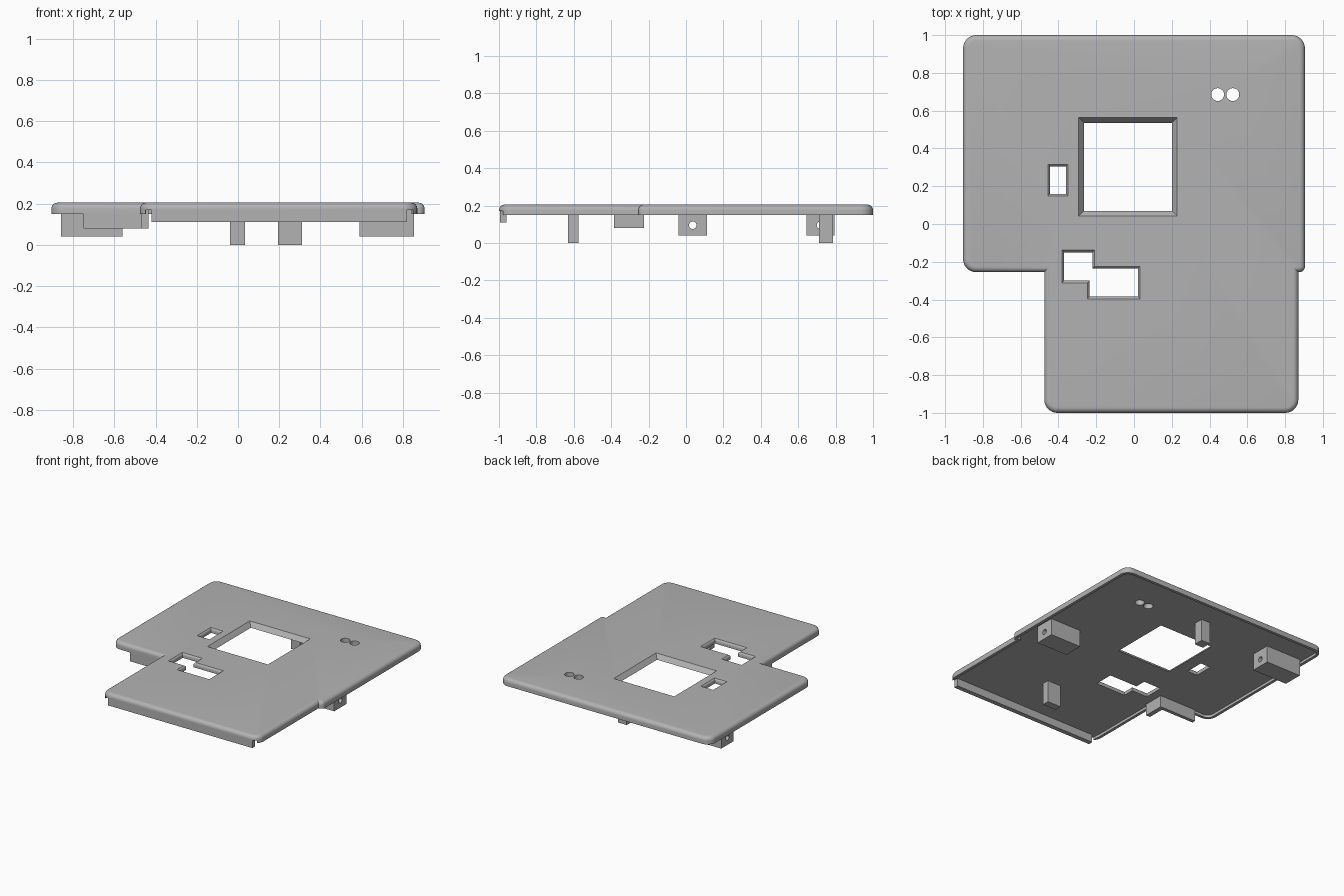
import bpy, bmesh, math
from mathutils import Vector

cube = bpy.data.objects.get("Cube")
if cube:
    bpy.data.objects.remove(cube, do_unlink=True)

grey = bpy.data.materials.new("plain grey")
grey.use_nodes = True
COLOUR = (0.45, 0.45, 0.45, 1)
grey.diffuse_color = COLOUR
grey.node_tree.nodes["Principled BSDF"].inputs["Base Color"].default_value = COLOUR

TOP, RIM, UNDER = 0.205, 0.15, 0.17


def add_object(name, bm):
    bmesh.ops.recalc_face_normals(bm, faces=bm.faces)
    mesh = bpy.data.meshes.new(name)
    bm.to_mesh(mesh)
    bm.free()
    mesh.materials.append(grey)
    obj = bpy.data.objects.new(name, mesh)
    bpy.context.collection.objects.link(obj)
    return obj


def outline(corners, inset):
    """Counter-clockwise right-angled outline; corners are (x, y, radius)."""
    pts = []
    for i, (x, y, r) in enumerate(corners):
        p = Vector((x, y))
        before = (p - Vector(corners[i - 1][:2])).normalized()
        after = (Vector(corners[(i + 1) % len(corners)][:2]) - p).normalized()
        na, nb = Vector((-before.y, before.x)), Vector((-after.y, after.x))
        if r == 0:
            pts.append(p + inset * (na + nb))
            continue
        centre = p + r * (na + nb)
        for k in range(9):
            t = math.pi / 2 * k / 8
            pts.append(centre - (r - inset) * (math.cos(t) * na + math.sin(t) * nb))
    return pts


def loft(name, corners, rings):
    """Stack inset copies of an outline; rings are (inset, z)."""
    bm = bmesh.new()
    loops = [[bm.verts.new((p.x, p.y, z)) for p in outline(corners, d)] for d, z in rings]
    n = len(loops[0])
    for low, high in zip(loops, loops[1:]):
        for i in range(n):
            j = (i + 1) % n
            bm.faces.new((low[i], low[j], high[j], high[i]))
    bm.faces.new(loops[0][::-1])
    bm.faces.new(loops[-1])
    return add_object(name, bm)


def rect(x0, x1, y0, y1):
    return [(x0, y0, 0), (x1, y0, 0), (x1, y1, 0), (x0, y1, 0)]


def box(name, x0, x1, y0, y1, z0, z1=UNDER + 0.01):
    return loft(name, rect(x0, x1, y0, y1), [(0, z0), (0, z1)])


def cylinder(name, centre, radius, length, axis="Z"):
    bm = bmesh.new()
    bmesh.ops.create_cone(bm, cap_ends=True, segments=32, radius1=radius,
                          radius2=radius, depth=length)
    obj = add_object(name, bm)
    obj.location = centre
    if axis == "X":
        obj.rotation_euler.y = math.pi / 2
    return obj


def combine(target, other, operation="DIFFERENCE"):
    bpy.context.view_layer.update()
    mod = target.modifiers.new("combine", "BOOLEAN")
    mod.operation, mod.object, mod.solver = operation, other, "EXACT"
    bpy.context.view_layer.objects.active = target
    bpy.ops.object.modifier_apply(modifier=mod.name)
    bpy.data.objects.remove(other, do_unlink=True)


# Cover plate: rounded top edge, shallow rim underneath
plate_corners = [(-0.475, -1, 0.07), (0.87, -1, 0.07), (0.87, -0.255, 0),
                 (0.905, -0.255, 0.03), (0.905, 1, 0.07), (-0.905, 1, 0.07),
                 (-0.905, -0.255, 0.07), (-0.475, -0.255, 0)]
FILLET = 0.029
rings = [(0.022, UNDER), (0.022, RIM), (0, RIM)]
for k in range(7):
    t = math.pi / 2 * k / 6
    rings.append((FILLET * (1 - math.cos(t)), TOP - FILLET * (1 - math.sin(t))))
plate = loft("cover_plate", plate_corners, rings)

# Large window with sloping sides
combine(plate, loft("window_cutter", rect(-0.265, 0.2, 0.07, 0.535),
                    [(0, 0.1), (0, UNDER), (-0.028, TOP), (-0.03, TOP + 0.05)]))

# Small slots with softened upper edges
soft = [(0, 0.1)]
for k in range(5):
    t = math.pi / 2 * k / 5
    soft.append((-0.015 * (1 - math.cos(t)), TOP - 0.02 + 0.02 * math.sin(t)))
soft.append((-0.015, TOP + 0.005))
step_slot = [(-0.235, -0.385, 0), (0.02, -0.385, 0), (0.02, -0.235, 0), (-0.22, -0.235, 0),
             (-0.22, -0.15, 0), (-0.37, -0.15, 0), (-0.37, -0.3, 0), (-0.235, -0.3, 0)]
for corners in (rect(-0.445, -0.36, 0.16, 0.305), step_slot):
    combine(plate, loft("slot_cutter", corners, soft))

# Pair of round holes
for x in (0.443, 0.523):
    combine(plate, cylinder("hole_cutter", (x, 0.685, 0.18), 0.034, 0.2))

# Front rim gap, filled by a deeper lip
combine(plate, box("gap_cutter", -0.45, 0.85, -1.1, -0.955, 0.1, UNDER))
box("front_lip", -0.42, 0.82, -0.995, -0.96, 0.11)

# Corner bracket in the notch
bracket_corners = [(-0.47, -0.385, 0), (-0.435, -0.385, 0), (-0.435, -0.225, 0),
                   (-0.75, -0.225, 0), (-0.75, -0.252, 0), (-0.47, -0.252, 0)]
loft("corner_bracket", bracket_corners, [(0, 0.08), (0, UNDER + 0.01)])

# Support posts
box("front_post", 0.195, 0.31, -0.63, -0.575, 0)
box("back_post", -0.04, 0.035, 0.71, 0.785, 0)

# Screw blocks, bored sideways
for name, x0, x1, y0, y1 in (("left_screw_block", 0.59, 0.855, -0.04, 0.112),
                             ("right_screw_block", -0.86, -0.56, 0.643, 0.795)):
    block = box(name, x0, x1, y0, y1, 0.04)
    combine(block, cylinder("bore_cutter", ((x0 + x1) / 2, (y0 + y1) / 2, 0.095),
                            0.02, 0.5, "X"))

# Smooth rounded edges, keep the rest sharp
bpy.ops.object.select_all(action="DESELECT")
for obj in bpy.context.collection.objects:
    if obj.type == "MESH" and grey.name in obj.data.materials:
        obj.select_set(True)
        bpy.context.view_layer.objects.active = obj
bpy.ops.object.shade_smooth_by_angle(angle=math.radians(30))
